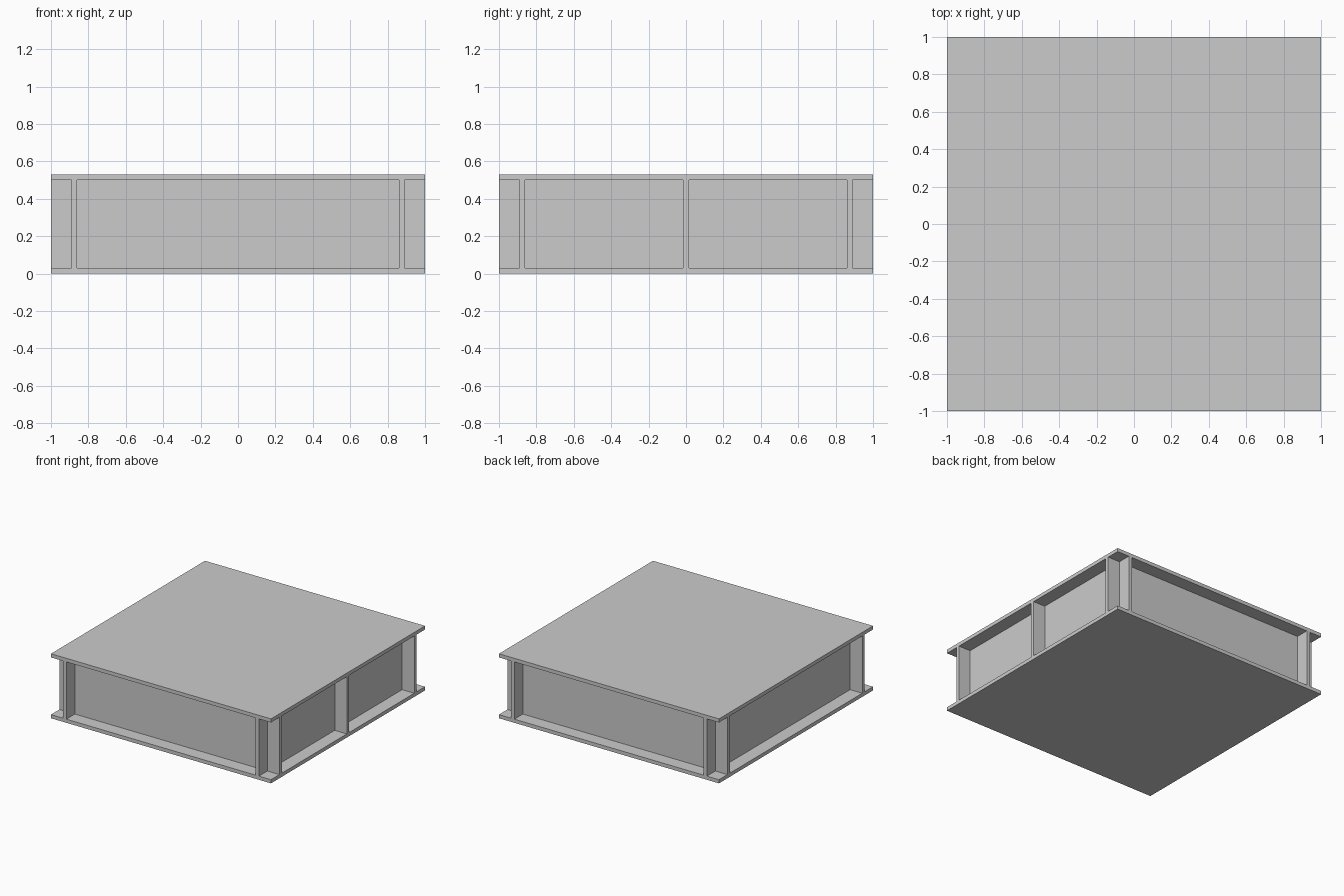
import bpy

if "Cube" in bpy.data.objects:
    bpy.data.objects.remove(bpy.data.objects["Cube"])

T = 0.03          # board thickness
H = 0.53          # overall height
R = 0.875         # centre line of the outer webs


def box(name, x0, x1, y0, y1, z0, z1):
    bpy.ops.mesh.primitive_cube_add(
        size=1, location=((x0 + x1) / 2, (y0 + y1) / 2, (z0 + z1) / 2))
    ob = bpy.context.object
    ob.name = name
    ob.scale = (x1 - x0, y1 - y0, z1 - z0)
    bpy.ops.object.transform_apply(location=False, rotation=False, scale=True)
    return ob


# Bottom and top plates
box("bottom_plate", -1, 1, -1, 1, 0, T)
box("top_plate", -1, 1, -1, 1, H - T, H)

# Side webs running front to back, flush with the plate edges
for side, s in (("left", -1), ("right", 1)):
    box(f"{side}_web", s * R - T / 2, s * R + T / 2, -1, 1, T, H - T)

# Front and back webs: a middle span plus stubs out to the plate edges
inner, outer = R - T / 2, R + T / 2
for face, s in (("front", -1), ("back", 1)):
    y0, y1 = s * R - T / 2, s * R + T / 2
    box(f"{face}_web", -inner, inner, y0, y1, T, H - T)
    box(f"{face}_left_stub", -1, -outer, y0, y1, T, H - T)
    box(f"{face}_right_stub", outer, 1, y0, y1, T, H - T)

# Centre divider, showing only on the right side
box("centre_divider", -inner, inner, -T / 2, T / 2, T, H - T)
box("centre_right_stub", outer, 1, -T / 2, T / 2, T, H - T)
